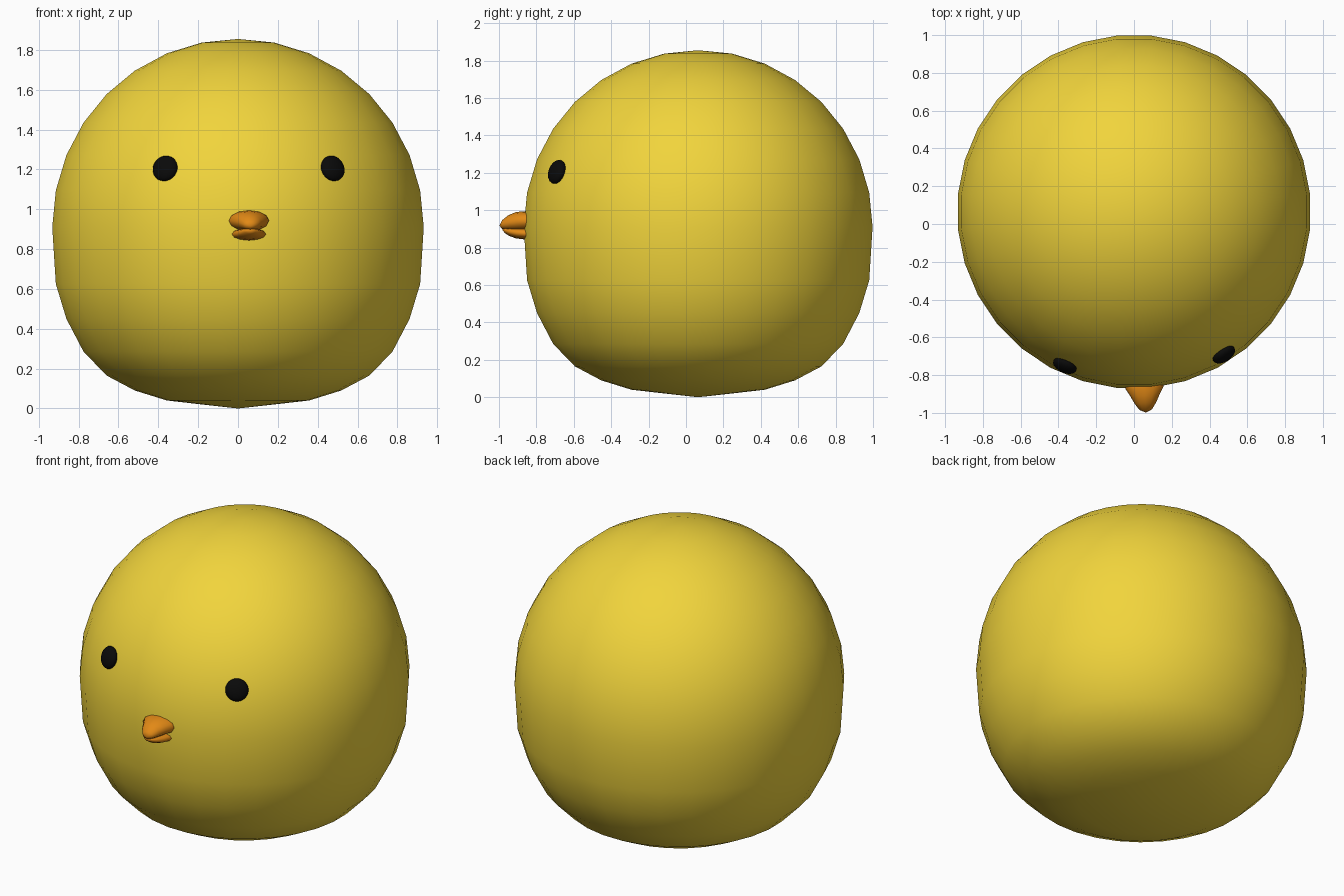
import bpy, bmesh
from math import sin, cos, pi, radians
from mathutils import Matrix, Vector

if "Cube" in bpy.data.objects:
    bpy.data.objects.remove(bpy.data.objects["Cube"])

AXIS = Vector((0, 0.065, 0))   # vertical axis of the round body
TURN = radians(3.4)            # the face is turned slightly to one side


def material(name, rgb):
    m = bpy.data.materials.new(name)
    m.diffuse_color = (*rgb, 1)
    m.use_nodes = True
    m.node_tree.nodes["Principled BSDF"].inputs["Base Color"].default_value = m.diffuse_color
    return m


YELLOW = material("yellow", (0.88, 0.66, 0.045))
ORANGE = material("orange", (0.76, 0.25, 0.008))
BLACK = material("black", (0.003, 0.003, 0.003))


def finish(bm, name, mat):
    bmesh.ops.recalc_face_normals(bm, faces=bm.faces)
    for f in bm.faces:
        f.smooth = True
    me = bpy.data.meshes.new(name)
    bm.to_mesh(me)
    bm.free()
    me.materials.append(mat)
    ob = bpy.data.objects.new(name, me)
    bpy.context.collection.objects.link(ob)
    return ob


def loft(bm, rings, start, end):
    """Skin closed rings of points and close both ends to a point."""
    loops = [[bm.verts.new(p) for p in r] for r in rings]
    n = len(loops[0])
    for a, b in zip(loops, loops[1:]):
        for i in range(n):
            bm.faces.new((a[i], a[(i + 1) % n], b[(i + 1) % n], b[i]))
    for loop, tip in ((loops[0], start), (loops[-1], end)):
        v = bm.verts.new(tip)
        for i in range(n):
            bm.faces.new((loop[i], loop[(i + 1) % n], v))


# Body: round dome above, squashed flatter below
R, SEG = 0.937, 32
low_z = [0.625, 0.45, 0.285, 0.165, 0.09, 0.04, 0.02]
rings = []
for k in range(1, 16):
    r = R * sin(k * pi / 16)
    z = 0.91 + 0.945 * cos(k * pi / 16) if k <= 8 else low_z[k - 9]
    rings.append([(r * cos((i + 0.5) * 2 * pi / SEG),
                   AXIS.y + r * sin((i + 0.5) * 2 * pi / SEG), z)
                  for i in range(SEG)])
bm = bmesh.new()
loft(bm, rings, (0, AXIS.y, 1.855), (0, AXIS.y, 0))
finish(bm, "body", YELLOW)

# Eyes: flattened beads lying on the surface
for name, side in (("left_eye", -1), ("right_eye", 1)):
    a = side * radians(28.2) + TURN + radians(0.6)
    normal = Vector((0.95 * sin(a), -0.95 * cos(a), 0.31))
    pos = AXIS + Vector((0.893 * sin(a), -0.893 * cos(a), 1.205))
    bm = bmesh.new()
    bmesh.ops.create_uvsphere(bm, u_segments=24, v_segments=12, radius=1)
    bm.transform(Matrix.Translation(pos)
                 @ normal.to_track_quat('Z', 'Y').to_matrix().to_4x4()
                 @ Matrix.Diagonal((0.066, 0.066, 0.034, 1)))
    finish(bm, name, BLACK)


# Beak halves: rings of (y, half width, centre z, half height)
def beak(name, sections, tip):
    rings = [[(w * cos(i * pi / 6), y, z + h * sin(i * pi / 6)) for i in range(12)]
             for y, w, z, h in sections]
    bm = bmesh.new()
    y, _, z, _ = sections[0]
    loft(bm, rings, (0, y, z), tip)
    bm.transform(Matrix.Translation(AXIS) @ Matrix.Rotation(TURN, 4, 'Z')
                 @ Matrix.Translation(-AXIS))
    finish(bm, name, ORANGE)


beak("upper_beak", [(-0.82, 0.105, 0.945, 0.05), (-0.87, 0.100, 0.942, 0.052),
                    (-0.91, 0.077, 0.940, 0.050), (-0.95, 0.057, 0.934, 0.040),
                    (-0.985, 0.033, 0.923, 0.023)], (0, -1.0, 0.917))
beak("lower_beak", [(-0.82, 0.09, 0.875, 0.031), (-0.87, 0.085, 0.875, 0.031),
                    (-0.91, 0.068, 0.878, 0.029), (-0.945, 0.05, 0.884, 0.023),
                    (-0.97, 0.03, 0.891, 0.014)], (0, -0.985, 0.897))
